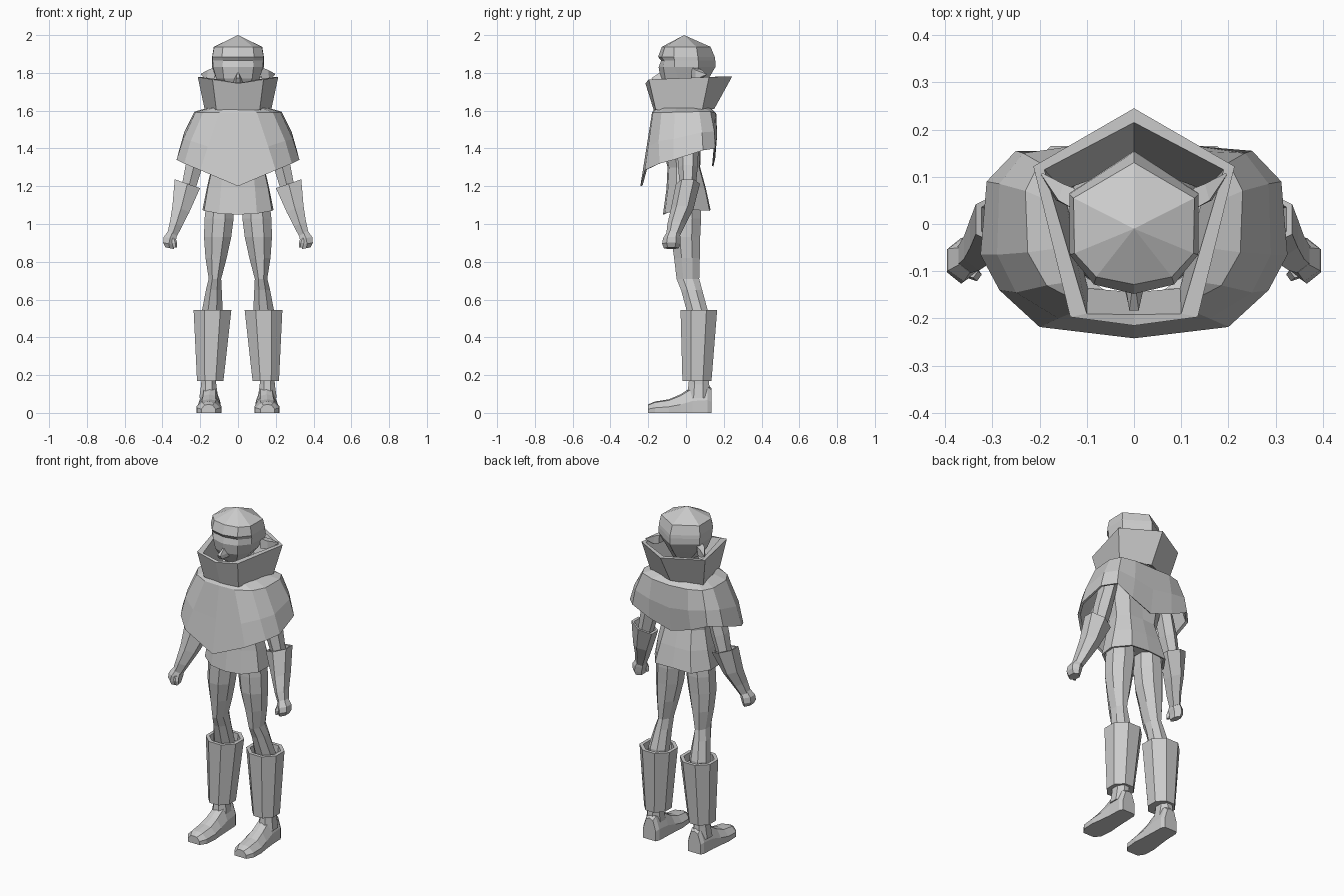
import bpy, bmesh, math
from mathutils import Vector

grey = bpy.data.materials.new("light_grey")
grey.diffuse_color = (0.6, 0.6, 0.6, 1)


def loft(name, rings, loop=False):
    """Skin a list of equal-length point rings; loop joins last ring to first."""
    bm = bmesh.new()
    vr = [[bm.verts.new(p) for p in r] for r in rings]
    n = len(vr[0])
    pairs = list(zip(vr, vr[1:])) + ([(vr[-1], vr[0])] if loop else [])
    for a, b in pairs:
        for i in range(n):
            j = (i + 1) % n
            bm.faces.new((a[i], a[j], b[j], b[i]))
    if not loop:
        bm.faces.new(vr[0])
        bm.faces.new(vr[-1])
    bmesh.ops.remove_doubles(bm, verts=bm.verts, dist=0.0005)
    bmesh.ops.recalc_face_normals(bm, faces=bm.faces)
    me = bpy.data.meshes.new(name)
    bm.to_mesh(me)
    bm.free()
    me.materials.append(grey)
    ob = bpy.data.objects.new(name, me)
    bpy.context.collection.objects.link(ob)
    return ob


def oval(x, y, z, rx, ry, n=8, tilt=0.0):
    """Flat-fronted n-gon ring; tilt raises the +x side."""
    k = 1 / math.cos(math.pi / n)
    out = []
    for i in range(n):
        a = 2 * math.pi * (i + 0.5) / n
        dx, dy = rx * k * math.cos(a), ry * k * math.sin(a)
        out.append((x + dx, y + dy, z + tilt * dx))
    return out


def sym(half):
    """Mirror a half outline (back centre to front centre) into a full ring."""
    return list(half) + [(-x, y, z) for x, y, z in half[-2:0:-1]]


def flip(rings, s):
    return [[(s * x, y, z) for x, y, z in r] for r in rings]


def scaled(ring, f, dz=0.0, cy=0.0):
    return [(x * f, cy + (y - cy) * f, z + dz) for x, y, z in ring]


def flat(z, pts):
    return sym([(x, y, z) for x, y in pts])


# head: pointed back, domed crown, recessed eye band under the brow
head = [
    flat(1.70, [(0, .07), (.05, .05), (.06, -.03), (.045, -.08), (0, -.09)]),
    flat(1.77, [(0, .12), (.105, .05), (.115, -.04), (.075, -.11), (0, -.135)]),
    flat(1.83, [(0, .155), (.137, .065), (.132, -.06), (.082, -.12), (0, -.145)]),
    flat(1.865, [(0, .155), (.137, .065), (.134, -.06), (.08, -.115), (0, -.132)]),
    flat(1.885, [(0, .152), (.137, .063), (.136, -.065), (.085, -.128), (0, -.148)]),
    flat(1.938, [(0, .13), (.128, .055), (.126, -.062), (.08, -.112), (0, -.128)]),
    flat(2.0, [(0, -.01)] * 5),
]
loft("head", head)
loft("neck", [oval(0, 0, 1.55, .07, .07), oval(0, 0, 1.74, .065, .065)])
# nose wedge
loft("nose", [[(-.024, -.12, 1.75), (.024, -.12, 1.75), (.012, -.17, 1.75), (-.012, -.17, 1.75)],
              [(-.02, -.12, 1.77), (.02, -.12, 1.77), (.01, -.183, 1.772), (-.01, -.183, 1.772)],
              [(-.006, -.12, 1.80), (.006, -.12, 1.80), (.004, -.14, 1.80), (-.004, -.14, 1.80)]])

# high flared collar with thick rim
collar_low = sym([(0, .15, 1.61), (.175, .085, 1.60), (.115, -.16, 1.605), (0, -.17, 1.60)])
collar_top = sym([(0, .245, 1.782), (.213, .122, 1.778), (.135, -.197, 1.765), (0, -.215, 1.745)])
rim = sym([(0, .215, 1.782), (.19, .115, 1.778), (.1, -.19, 1.765), (0, -.192, 1.745)])
loft("collar", [collar_low, collar_top, rim, scaled(collar_low, .85, .01)], loop=True)

# poncho: neck opening, shoulder line, chest, pointed hem and inner lining
p_neck = flat(1.615, [(0, .13), (.08, .12), (.14, .09), (.16, .04), (.15, -.05),
                      (.12, -.12), (.07, -.155), (0, -.165)])
p_shoulder = sym([(0, .16, 1.585), (.12, .155, 1.59), (.20, .13, 1.595), (.23, .07, 1.595),
                  (.225, -.06, 1.592), (.185, -.13, 1.59), (.10, -.175, 1.59), (0, -.18, 1.59)])
p_mid = sym([(0, .162, 1.45), (.13, .165, 1.47), (.235, .15, 1.49), (.285, .085, 1.485),
             (.29, -.065, 1.45), (.25, -.145, 1.44), (.16, -.2, 1.41), (0, -.21, 1.40)])
p_hem = sym([(0, .145, 1.305), (.14, .155, 1.35), (.25, .155, 1.40), (.312, .09, 1.39),
             (.325, -.065, 1.34), (.285, -.14, 1.32), (.2, -.218, 1.285), (0, -.242, 1.20)])
loft("poncho", [p_neck, p_shoulder, p_mid, p_hem, scaled(p_hem, .95, .003),
                scaled(p_mid, .93), scaled(p_shoulder, .9, -.02), scaled(p_neck, .9, -.015)], loop=True)

# torso and tunic skirt, hollow underneath
t_hem = sym([(0, .13, 1.075), (.12, .125, 1.07), (.188, .03, 1.075), (.18, -.06, 1.07),
             (.1, -.112, 1.055), (0, -.122, 1.05)])
t_mid = flat(1.19, [(0, .105), (.1, .1), (.165, .03), (.16, -.05), (.09, -.095), (0, -.103)])
t_waist = flat(1.30, [(0, .075), (.085, .07), (.14, .02), (.135, -.05), (.08, -.09), (0, -.098)])
t_chest = flat(1.45, [(0, .07), (.1, .08), (.17, .03), (.165, -.06), (.09, -.12), (0, -.13)])
t_top = flat(1.57, [(0, .08), (.1, .08), (.17, .03), (.165, -.04), (.09, -.09), (0, -.1)])
loft("tunic", [scaled(t_hem, .8, .05), scaled(t_hem, .92, .002), t_hem, t_mid, t_waist, t_chest, t_top])

for s, side in ((1, "right"), (-1, "left")):
    # swept-back ear
    ear = [[(.125, .03, 1.77), (.13, .075, 1.77), (.125, .075, 1.82), (.125, .03, 1.83)],
           [(.165, .05, 1.765), (.16, .085, 1.765), (.15, .085, 1.815), (.16, .05, 1.815)],
           [(.197, .105, 1.79), (.194, .108, 1.79), (.194, .108, 1.795), (.197, .105, 1.795)]]
    loft(side + "_ear", flip(ear, s))

    # upper arm
    loft(side + "_upper_arm", flip([
        oval(.165, 0, 1.54, .05, .05, 6), oval(.205, .01, 1.42, .045, .05, 6, -.3),
        oval(.235, .01, 1.30, .042, .045, 6, .3), oval(.265, .01, 1.18, .035, .035, 6, .3)], s))

    # flared forearm cuff, open at the top, down to the wrist
    loft(side + "_forearm", flip([
        oval(.268, .01, 1.17, .042, .036, 6, .35), oval(.268, .01, 1.213, .055, .045, 6, .35),
        oval(.268, .01, 1.213, .067, .055, 6, .35), oval(.302, -.02, 1.08, .045, .052, 6, .35),
        oval(.328, -.05, 1.00, .032, .042, 6, .4), oval(.35, -.068, .94, .024, .032, 6, .4)], s))

    # closed hand with a thumb
    loft(side + "_hand", flip([
        oval(.347, -.068, .955, .022, .03, 6, .4), oval(.36, -.075, .925, .033, .04, 6, .2),
        oval(.366, -.078, .895, .03, .042, 6, .2), oval(.362, -.078, .872, .022, .034, 6, .2)], s))
    loft(side + "_thumb", flip([
        oval(.345, -.1, .925, .012, .012, 5), oval(.337, -.107, .90, .012, .012, 5),
        oval(.334, -.107, .875, .008, .008, 5)], s))

    # leg from hip through knee into the boot
    loft(side + "_leg", flip([
        oval(.095, 0, 1.13, .07, .075), oval(.1, 0, 1.03, .077, .08), oval(.108, -.002, .93, .072, .077),
        oval(.116, .005, .82, .056, .068), oval(.122, .01, .71, .033, .06),
        oval(.128, .03, .65, .042, .056), oval(.136, .06, .54, .055, .056),
        oval(.143, .06, .40, .05, .05)], s))

    # tall boot cuff with a thick rim
    loft(side + "_boot_cuff", flip([
        oval(.135, .068, .50, .078, .075), oval(.135, .068, .545, .08, .077),
        oval(.135, .068, .545, .1, .097), oval(.147, .058, .17, .07, .077),
        oval(.147, .058, .17, .055, .06)], s))

    # ankle
    loft(side + "_ankle", flip([
        oval(.155, .065, .08, .05, .06), oval(.155, .068, .15, .04, .055),
        oval(.155, .068, .20, .038, .05)], s))

    # foot: arched sections from heel to toe (y, half width, height)
    foot = []
    for y, w, h, x in ((.135, .042, .13, .15), (.115, .052, .15, .15), (.035, .055, .14, .15),
                       (-.03, .06, .098, .152), (-.09, .067, .072, .154),
                       (-.165, .062, .06, .156), (-.2, .038, .045, .156)):
        foot.append([(x - w, y, .005), (x + w, y, .005), (x + w, y, h * .45),
                     (x + w * .55, y, h * .92), (x, y, h), (x - w * .55, y, h * .92), (x - w, y, h * .45)])
    for r in foot:
        r[0], r[1] = (r[0][0], r[0][1], 0), (r[1][0], r[1][1], 0)
    loft(side + "_foot", flip(foot, s))
